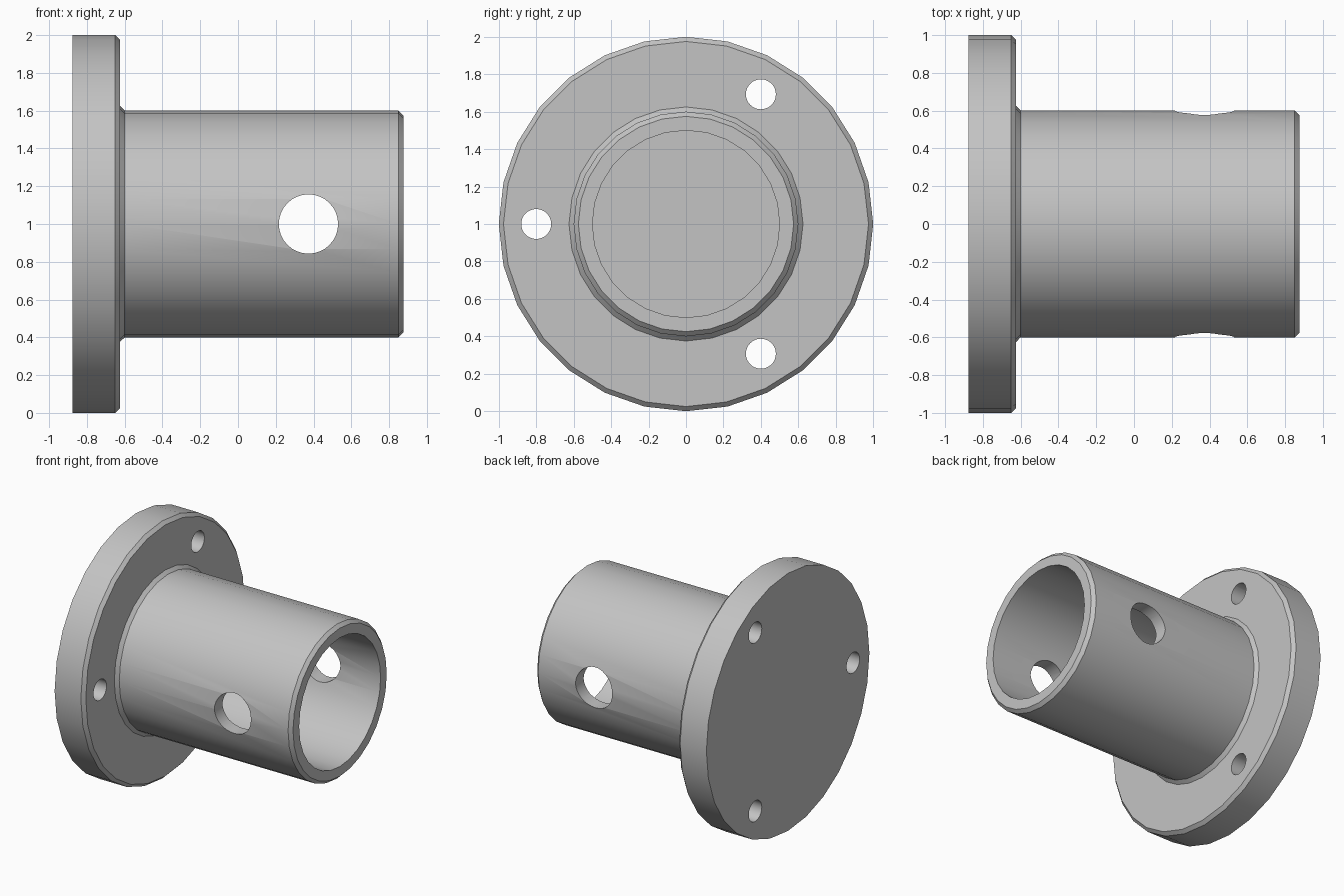
import bpy, bmesh, math
from mathutils import Vector, Matrix

cube = bpy.data.objects.get("Cube")
if cube:
    bpy.data.objects.remove(cube, do_unlink=True)

SIDES = 28
AXIS_Z = 1.0

grey = bpy.data.materials.new("plain grey metal")
grey.use_nodes = True
grey.diffuse_color = (0.55, 0.55, 0.55, 1)
grey.node_tree.nodes["Principled BSDF"].inputs["Base Color"].default_value = (0.55, 0.55, 0.55, 1)


def add_object(name, bm):
    bmesh.ops.recalc_face_normals(bm, faces=bm.faces[:])
    mesh = bpy.data.meshes.new(name)
    bm.to_mesh(mesh)
    bm.free()
    mesh.materials.append(grey)
    obj = bpy.data.objects.new(name, mesh)
    bpy.context.collection.objects.link(obj)
    return obj


def revolve(name, profile):
    """Spin (x, radius) points around the x axis; the ends become flat discs."""
    bm = bmesh.new()
    rings = []
    for x, r in profile:
        angles = [2 * math.pi * i / SIDES for i in range(SIDES)]
        rings.append([bm.verts.new((x, r * math.cos(a), AXIS_Z + r * math.sin(a))) for a in angles])
    for a, b in zip(rings, rings[1:]):
        for i in range(SIDES):
            j = (i + 1) % SIDES
            bm.faces.new((a[i], a[j], b[j], b[i]))
    bm.faces.new(rings[0])
    bm.faces.new(rings[-1])
    return add_object(name, bm)


def cutter(name, centre, axis, radius, depth):
    bm = bmesh.new()
    turn = Vector((0, 0, 1)).rotation_difference(Vector(axis)).to_matrix().to_4x4()
    bmesh.ops.create_cone(bm, cap_ends=True, segments=32, radius1=radius, radius2=radius,
                          depth=depth, matrix=Matrix.Translation(centre) @ turn)
    obj = add_object(name, bm)
    obj.hide_render = True
    return obj


# Flange, tube and blind bore as one turned body
body = revolve("flanged_sleeve", [
    (-0.875, 1.0), (-0.65, 1.0), (-0.625, 0.975),    # flange with chamfered rim
    (-0.625, 0.625), (-0.6, 0.6),                    # collar at the tube root
    (0.85, 0.6), (0.875, 0.575),                     # tube with chamfered mouth
    (0.875, 0.5), (-0.625, 0.5),                     # bore and its floor
])

# Cross hole through both tube walls, and three bolt holes in the flange
cutters = [cutter("cross_hole_cutter", (0.373, 0, AXIS_Z), (0, 1, 0), 0.157, 2)]
for degrees in (60, 180, 300):
    a = math.radians(degrees)
    centre = (-0.75, 0.8 * math.cos(a), AXIS_Z + 0.8 * math.sin(a))
    cutters.append(cutter("bolt_hole_cutter", centre, (1, 0, 0), 0.08, 0.6))

bpy.ops.object.select_all(action='DESELECT')
bpy.context.view_layer.objects.active = body
body.select_set(True)
for tool in cutters:
    mod = body.modifiers.new("hole", 'BOOLEAN')
    mod.operation = 'DIFFERENCE'
    mod.solver = 'EXACT'
    mod.object = tool
    bpy.ops.object.modifier_apply(modifier=mod.name)
    bpy.data.objects.remove(tool, do_unlink=True)

# Smooth round walls, crisp chamfers and hole rims
bpy.ops.object.shade_smooth_by_angle(angle=math.radians(30))
